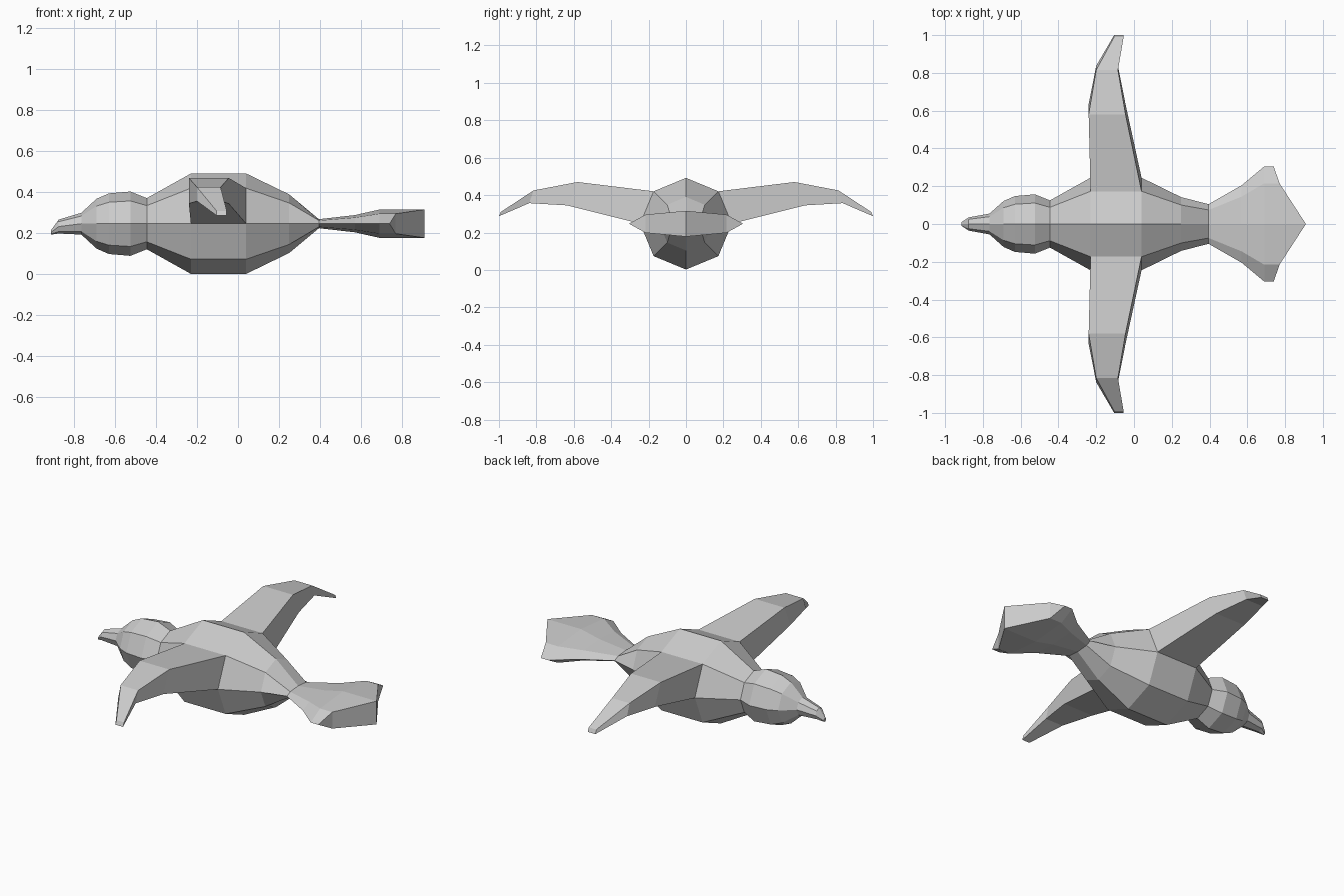
import bpy, bmesh
from math import cos, sin, pi

if "Cube" in bpy.data.objects:
    bpy.data.objects.remove(bpy.data.objects["Cube"])


def make(name, verts, faces):
    me = bpy.data.meshes.new(name)
    me.from_pydata(verts, [], faces)
    bm = bmesh.new()
    bm.from_mesh(me)
    bmesh.ops.recalc_face_normals(bm, faces=bm.faces)
    bm.to_mesh(me)
    bm.free()
    ob = bpy.data.objects.new(name, me)
    bpy.context.collection.objects.link(ob)
    return ob


def ring(x, ry, rz, cz=0.247, sweep=(0, 0, 0)):
    # eight-sided section; sweep pushes side, shoulder and centre points along x
    pts = []
    for i in range(8):
        a = i * pi / 4
        k = (0, 1, 2, 1)[i % 4]
        pts.append((x + sweep[k], ry * cos(a), cz + rz * sin(a)))
    return pts


def loft(name, rings, skip=(), cap=False):
    n = len(rings[0])
    verts = [p for r in rings for p in r]
    faces = []
    for s in range(len(rings) - 1):
        for i in range(n):
            if (s, i) not in skip:
                j = (i + 1) % n
                faces.append((s*n + i, s*n + j, (s+1)*n + j, (s+1)*n + i))
    if cap:
        b = (len(rings) - 1) * n
        strips = [(0, 1, 7), (1, 2, 6, 7), (2, 3, 5, 6), (3, 4, 5)] if n == 8 else [(0, 1, 2, 3)]
        faces += [tuple(b + i for i in f) for f in strips]
    return make(name, verts, faces)


neck = ring(-0.445, 0.125, 0.125)
bill = ring(-0.765, 0.055, 0.053)
rump = ring(0.395, 0.105, 0.022)

# Body, left open where the wings join
loft("body", [neck, ring(-0.23, 0.245, 0.245), ring(0.04, 0.245, 0.245),
              ring(0.25, 0.142, 0.143), rump], skip={(1, 0), (1, 3)})

# Head
loft("head", [neck, ring(-0.525, 0.157, 0.157), ring(-0.63, 0.148, 0.148),
              ring(-0.69, 0.122, 0.122), bill])

# Beak, drooping to the tip
loft("beak", [bill, ring(-0.875, 0.035, 0.034, 0.233),
              ring(-0.912, 0.011, 0.011, 0.205)], cap=True)

# Fanned tail with a pointed trailing edge
loft("tail", [rump, ring(0.57, 0.205, 0.042), ring(0.69, 0.305, 0.069),
              ring(0.74, 0.305, 0.069, sweep=(0, 0.03, 0.17))], cap=True)

# Wings: (leading x, trailing x, top y, top z, bottom y, bottom z)
c = 0.245 * cos(pi / 4)
stations = [(-0.23, 0.04, c, 0.247 + c, 0.245, 0.247),
            (-0.24, -0.045, 0.58, 0.47, 0.635, 0.345),
            (-0.20, -0.085, 0.815, 0.425, 0.838, 0.357),
            (-0.105, -0.055, 0.99, 0.31, 1.0, 0.287)]
for name, s in (("left_wing", 1), ("right_wing", -1)):
    loft(name, [[(a, s*yt, zt), (b, s*yt, zt), (b, s*yb, zb), (a, s*yb, zb)]
                for a, b, yt, zt, yb, zb in stations], cap=True)
